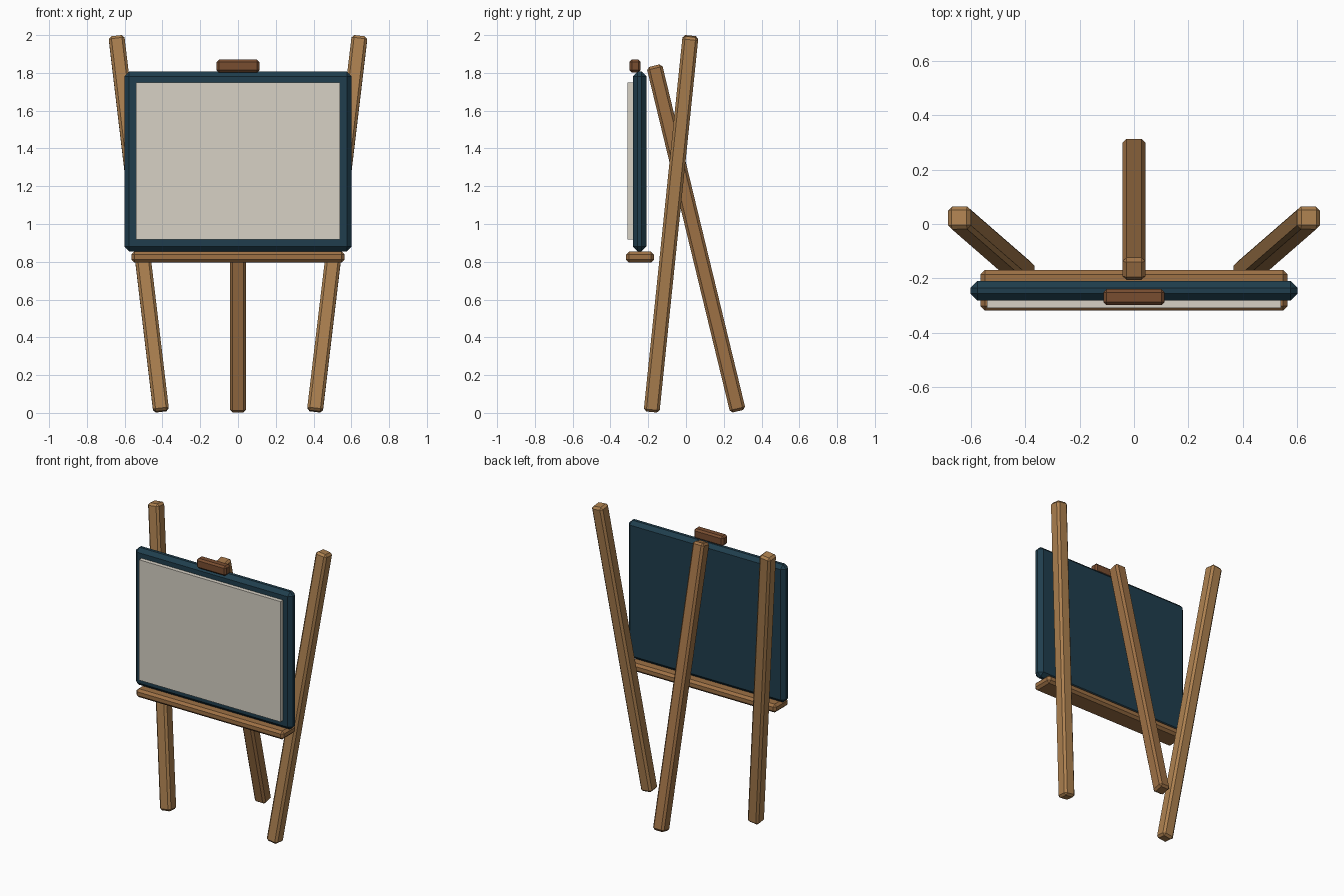
import bpy, bmesh, math
from mathutils import Vector, Matrix

if "Cube" in bpy.data.objects:
    bpy.data.objects.remove(bpy.data.objects["Cube"])


def material(name, rgb):
    m = bpy.data.materials.new(name)
    m.diffuse_color = (*rgb, 1)
    m.use_nodes = True
    m.node_tree.nodes["Principled BSDF"].inputs["Base Color"].default_value = m.diffuse_color
    return m


WOOD = material("oak", (0.42, 0.22, 0.08))
BACK_WOOD = material("oak_dark", (0.34, 0.165, 0.06))
CLAMP_WOOD = material("walnut", (0.19, 0.075, 0.03))
NAVY = material("navy_paint", (0.014, 0.048, 0.075))
PAPER = material("paper", (0.68, 0.64, 0.56))


def box(name, size, matrix, mat, bevel=0.0):
    bm = bmesh.new()
    bmesh.ops.create_cube(bm, size=1)
    bmesh.ops.scale(bm, vec=size, verts=bm.verts)
    if bevel:
        bmesh.ops.bevel(bm, geom=bm.edges[:], offset=bevel, segments=1,
                        profile=0.5, affect='EDGES')
    bm.transform(matrix)
    me = bpy.data.meshes.new(name)
    bm.to_mesh(me)
    bm.free()
    me.materials.append(mat)
    ob = bpy.data.objects.new(name, me)
    bpy.context.collection.objects.link(ob)
    return ob


def block(name, lo, hi, mat, bevel=0.0):
    lo, hi = Vector(lo), Vector(hi)
    return box(name, hi - lo, Matrix.Translation((lo + hi) / 2), mat, bevel)


def beam(name, bottom, top, mat, width=0.084, bevel=0.014):
    a, b = Vector(bottom), Vector(top)
    d = (b - a).normalized()
    # tilt about y then x so the section stays square to the front
    rot = Matrix.Rotation(math.atan2(-d.y, d.z), 4, 'X') @ \
        Matrix.Rotation(math.asin(d.x), 4, 'Y')
    return box(name, Vector((width, width, (b - a).length)),
               Matrix.Translation((a + b) / 2) @ rot, mat, bevel)


# splayed front legs and rear prop
for side, s in (("left", -1), ("right", 1)):
    beam(f"front_leg_{side}", (s * 0.407, -0.182, 0.008),
         (s * 0.644, 0.024, 1.994), WOOD)
beam("back_leg", (0, 0.275, 0.009), (0, -0.168, 1.838), BACK_WOOD)

# drawing board with paper panel
block("board", (-0.602, -0.281, 0.855), (0.602, -0.21, 1.807), NAVY, 0.025)
block("paper_panel", (-0.541, -0.309, 0.917), (0.541, -0.27, 1.75), PAPER)

# tray under the board and clamp on top
block("tray", (-0.565, -0.318, 0.796), (0.565, -0.169, 0.854), BACK_WOOD, 0.016)
block("top_clamp", (-0.113, -0.299, 1.802), (0.113, -0.24, 1.87), CLAMP_WOOD, 0.012)
